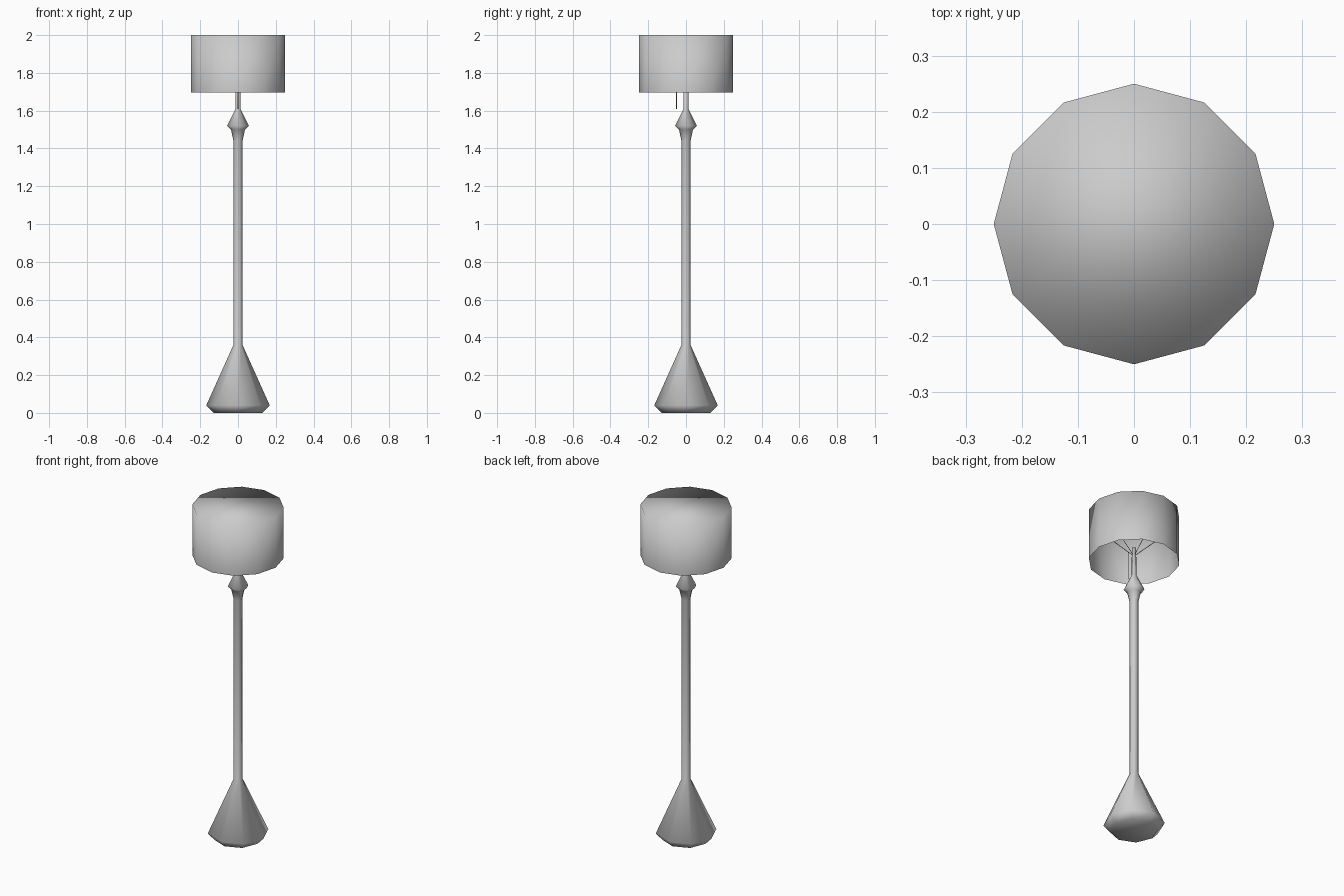
import bpy, bmesh
from math import sin, cos, pi
from mathutils import Vector

if "Cube" in bpy.data.objects:
    bpy.data.objects.remove(bpy.data.objects["Cube"])


def finish(name, bm):
    mesh = bpy.data.meshes.new(name)
    bmesh.ops.recalc_face_normals(bm, faces=bm.faces)
    for f in bm.faces:
        f.smooth = True
    bm.to_mesh(mesh)
    bm.free()
    obj = bpy.data.objects.new(name, mesh)
    bpy.context.collection.objects.link(obj)
    return obj


def lathe(name, profile, sides, cap_bottom=True):
    bm = bmesh.new()
    rings = [[bm.verts.new((r * cos(2 * pi * i / sides), r * sin(2 * pi * i / sides), z))
              for i in range(sides)] for r, z in profile]
    for a, b in zip(rings, rings[1:]):
        for i in range(sides):
            j = (i + 1) % sides
            bm.faces.new((a[i], a[j], b[j], b[i]))
    bm.faces.new(rings[-1])
    if cap_bottom:
        bm.faces.new(rings[0][::-1])
    return finish(name, bm)


def rod(name, start, end, radius, sides=4):
    start, end = Vector(start), Vector(end)
    axis = end - start
    bm = bmesh.new()
    bmesh.ops.create_cone(bm, cap_ends=True, segments=sides, radius1=radius,
                          radius2=radius, depth=axis.length)
    bmesh.ops.rotate(bm, verts=bm.verts, matrix=axis.to_track_quat('Z', 'Y').to_matrix())
    bmesh.ops.translate(bm, verts=bm.verts, vec=(start + end) / 2)
    return finish(name, bm)


# Base, pole and finial turned as one eight-sided profile
lathe("stand", [(0.13, 0), (0.168, 0.04), (0.024, 0.36), (0.024, 1.44),
                (0.037, 1.50), (0.057, 1.52), (0.013, 1.61), (0.012, 1.78)], 8)

# Drum shade: closed on top, open below
lathe("lamp_shade", [(0.25, 1.695), (0.25, 2.0)], 12, cap_bottom=False)

# Wire arms holding the shade
for k in range(4):
    a = k * pi / 2
    rod(f"shade_arm_{k + 1}", (0.01 * cos(a), 0.01 * sin(a), 1.74),
        (0.245 * cos(a), 0.245 * sin(a), 1.97), 0.002)

# Pull cord hanging from the front arm
rod("pull_cord", (0, -0.05, 1.61), (0, -0.05, 1.78), 0.002)
